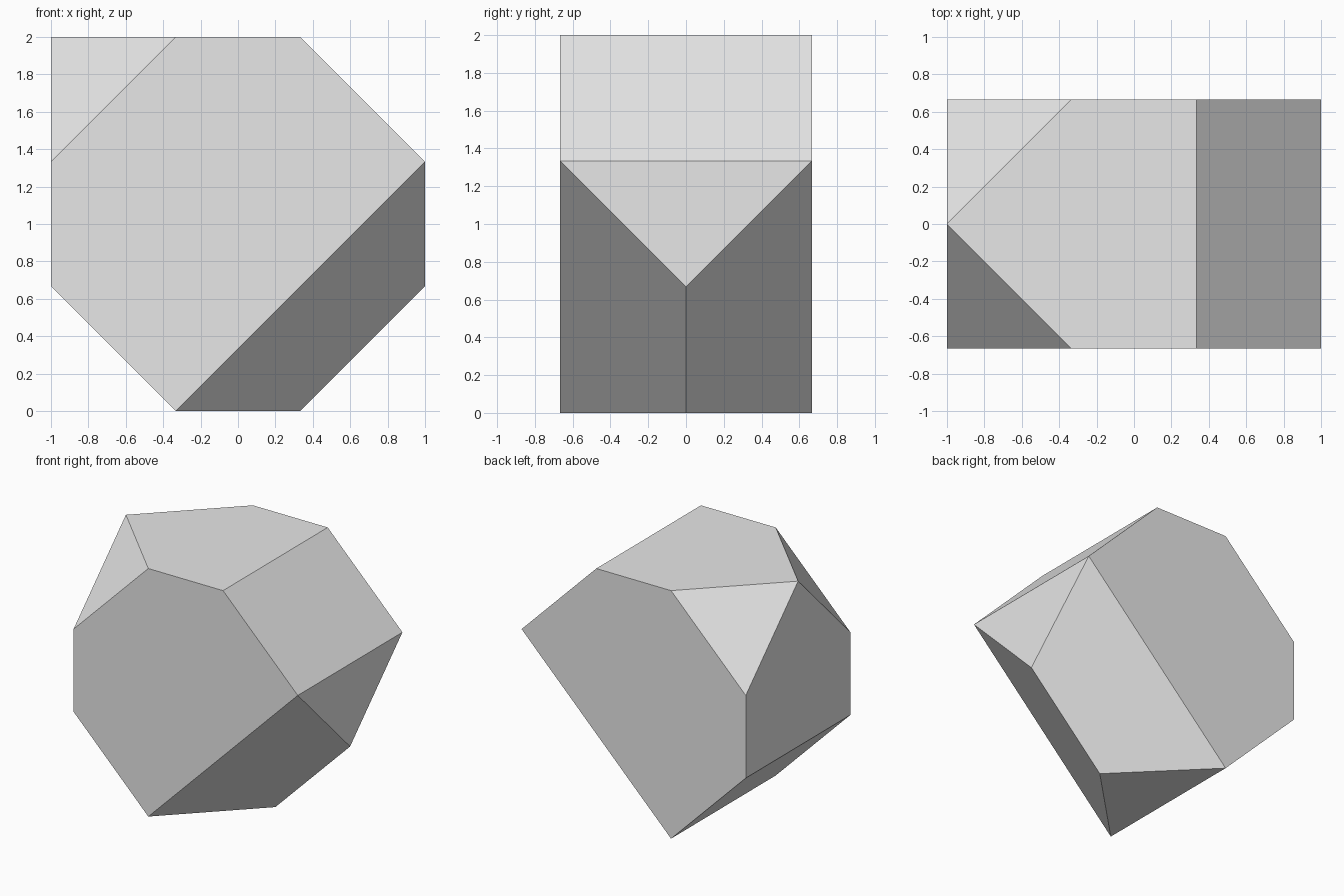
import bpy
import bmesh
from mathutils import Vector, Matrix

cube = bpy.data.objects.get("Cube")
if cube:
    bpy.data.objects.remove(cube, do_unlink=True)

T = 1 / 3  # every corner lies on a grid of thirds

# Plain grey material
grey = bpy.data.materials.new("plain_grey")
grey.use_nodes = True
colour = (0.8, 0.8, 0.8, 1)
grey.diffuse_color = colour
grey.node_tree.nodes["Principled BSDF"].inputs["Base Color"].default_value = colour

# Starting block, centred in x and y and standing on the ground
bm = bmesh.new()
size = Matrix.Diagonal((6 * T, 4 * T, 6 * T, 1))
bmesh.ops.create_cube(bm, size=1, matrix=Matrix.Translation((0, 0, 3 * T)) @ size)


def chop(point, normal):
    """Slice off everything beyond a plane and cap the cut."""
    geom = bm.verts[:] + bm.edges[:] + bm.faces[:]
    cut = bmesh.ops.bisect_plane(bm, geom=geom, dist=1e-5, plane_co=Vector(point) * T,
                                 plane_no=normal, clear_outer=True)
    rim = [e for e in cut["geom_cut"] if isinstance(e, bmesh.types.BMEdge) and e.is_boundary]
    bmesh.ops.holes_fill(bm, edges=rim)


# Straight bevels along the upper left-hand and lower right-hand long edges
chop((3, 0, 4), (1, 0, 1))
chop((-3, 0, 2), (-1, 0, -1))

# Mirrored front and back cuts: upper corners and the lower keel
for side in (-1, 1):
    chop((-3, 0, 6), (-1, side, 1))
    chop((1, 0, 0), (1, side, -1))

bmesh.ops.remove_doubles(bm, verts=bm.verts, dist=1e-4)
bmesh.ops.recalc_face_normals(bm, faces=bm.faces)

mesh = bpy.data.meshes.new("faceted_block")
bm.to_mesh(mesh)
bm.free()
mesh.materials.append(grey)
block = bpy.data.objects.new("faceted_block", mesh)
bpy.context.collection.objects.link(block)
